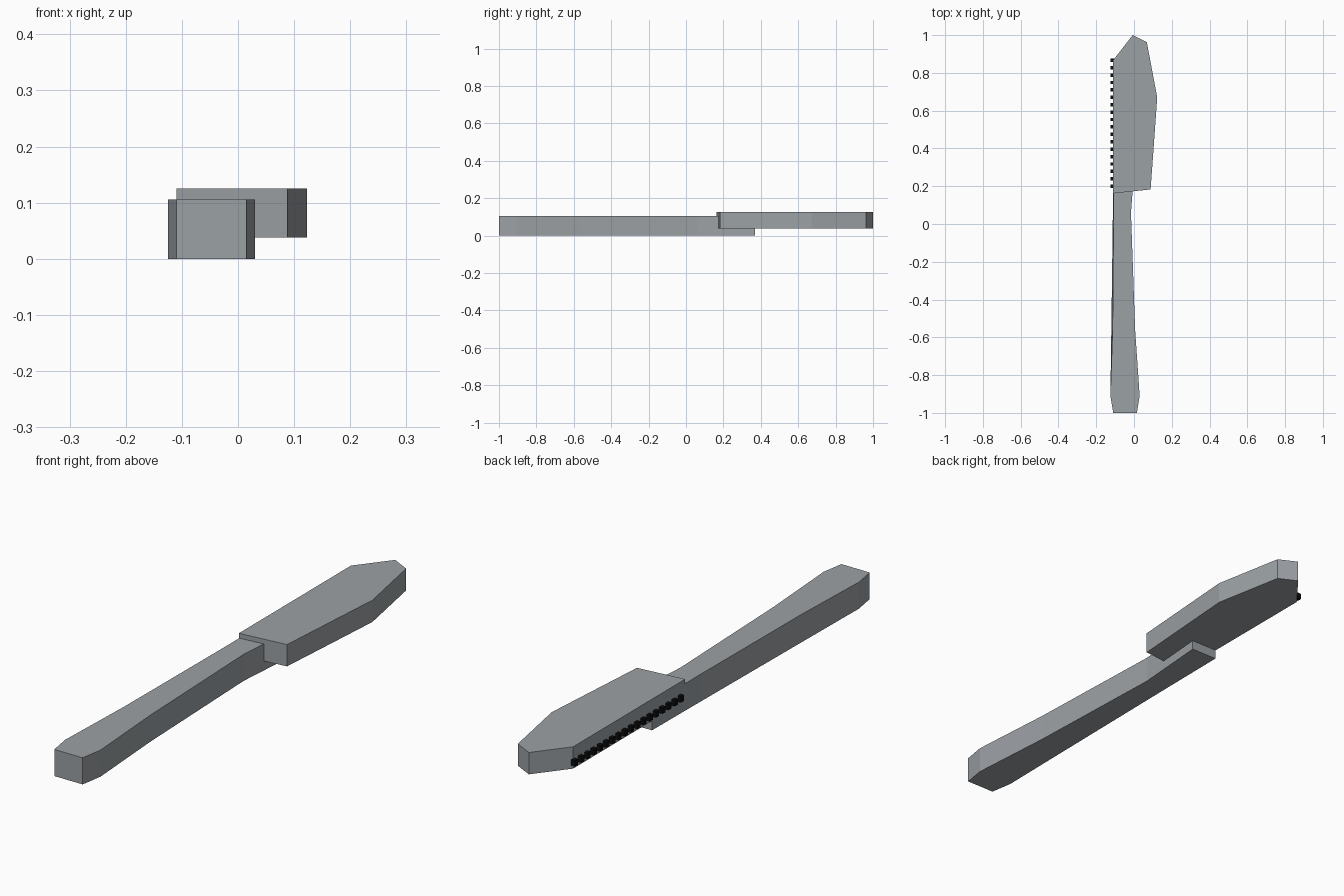
import bpy
import bmesh

cube = bpy.data.objects.get("Cube")
if cube:
    bpy.data.objects.remove(cube, do_unlink=True)


def make_material(name, color):
    mat = bpy.data.materials.new(name)
    mat.use_nodes = True
    mat.diffuse_color = (*color, 1)
    mat.node_tree.nodes["Principled BSDF"].inputs["Base Color"].default_value = (*color, 1)
    return mat


def add_object(name, bm, mat):
    bmesh.ops.recalc_face_normals(bm, faces=bm.faces[:])
    mesh = bpy.data.meshes.new(name)
    bm.to_mesh(mesh)
    bm.free()
    mesh.materials.append(mat)
    obj = bpy.data.objects.new(name, mesh)
    bpy.context.collection.objects.link(obj)
    return obj


def slab(name, bottom, top, z0, z1, mat):
    """Join a bottom and a top outline into a closed slab."""
    bm = bmesh.new()
    low = [bm.verts.new((x, y, z0)) for x, y in bottom]
    high = [bm.verts.new((x, y, z1)) for x, y in top]
    bm.faces.new(low[::-1])
    bm.faces.new(high)
    for i in range(len(low)):
        j = (i + 1) % len(low)
        bm.faces.new((low[i], low[j], high[j], high[i]))
    return add_object(name, bm, mat)


steel = make_material("grey steel", (0.33, 0.355, 0.375))
black = make_material("black", (0.004, 0.004, 0.004))

# Blade
blade = [(-0.11, 0.162), (0.088, 0.183), (0.123, 0.67),
         (0.068, 0.962), (-0.007, 1.0), (-0.11, 0.868)]
slab("blade", blade, blade, 0.038, 0.125, steel)

# Handle, waisted near the blade; its upper left edge is pulled in slightly
right_side = [(0.015, -1.0), (0.03, -0.91), (0.006, -0.56), (-0.016, 0.06), (0.008, 0.37)]
left_low = [(-0.109, 0.37), (-0.112, 0.06), (-0.12, -0.56), (-0.125, -0.91), (-0.11, -1.0)]
left_high = [(-0.109, 0.37), (-0.108, 0.06), (-0.113, -0.56), (-0.125, -0.91), (-0.11, -1.0)]
slab("handle", right_side + left_low, right_side + left_high, 0, 0.106, steel)

# Row of teeth along the cutting edge
TEETH = 18
bm = bmesh.new()
for i in range(TEETH):
    y = 0.2 + i * 0.667 / (TEETH - 1)
    verts = bmesh.ops.create_cube(bm, size=1)["verts"]
    bmesh.ops.scale(bm, vec=(0.018, 0.018, 0.024), verts=verts)
    bmesh.ops.translate(bm, vec=(-0.116, y, 0.065), verts=verts)
add_object("serrated_teeth", bm, black)
